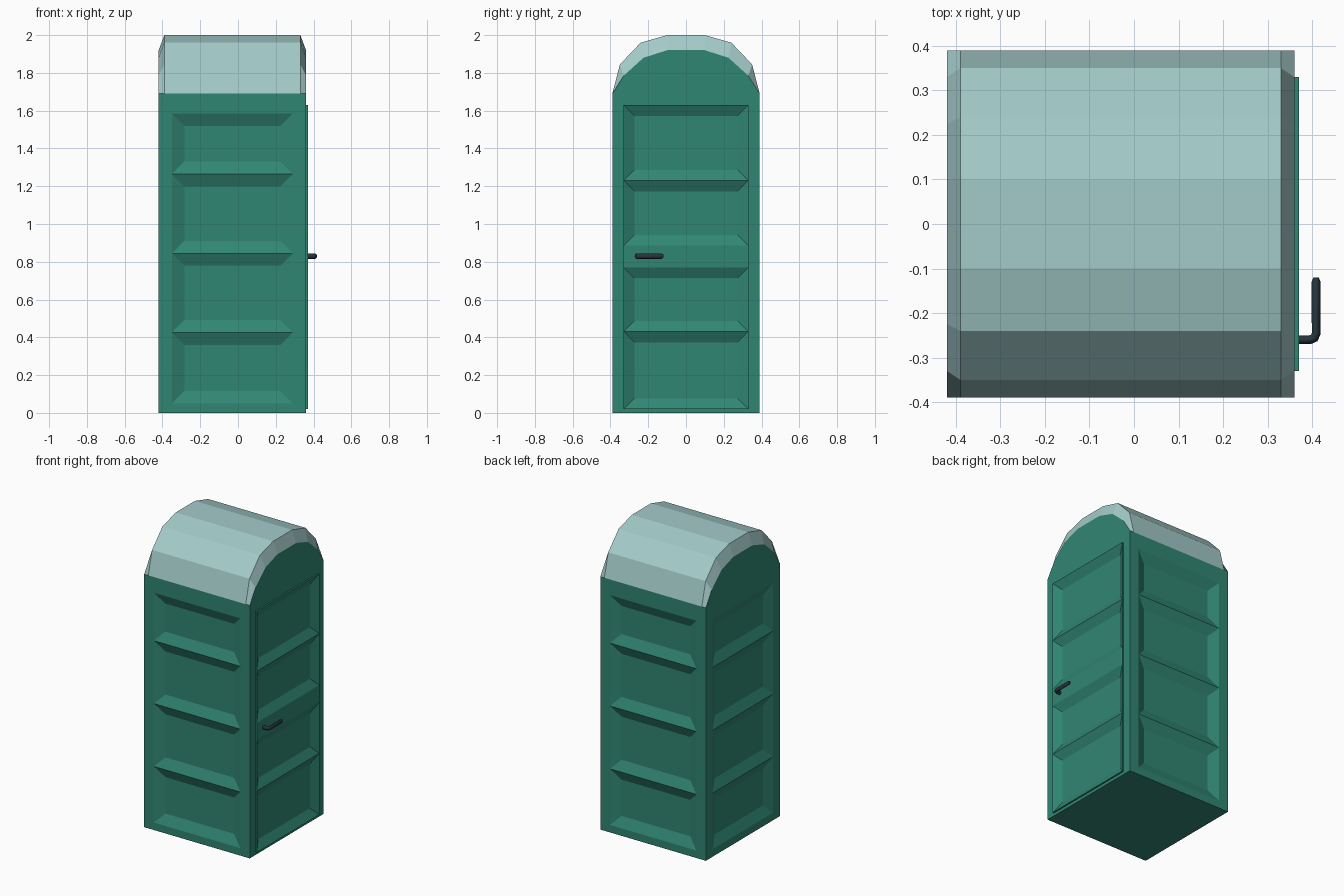
import bpy, bmesh
from mathutils import Vector

if "Cube" in bpy.data.objects:
    bpy.data.objects.remove(bpy.data.objects["Cube"])


def material(name, col):
    m = bpy.data.materials.new(name)
    m.diffuse_color = (*col, 1)
    m.use_nodes = True
    m.node_tree.nodes["Principled BSDF"].inputs["Base Color"].default_value = m.diffuse_color
    return m


GREEN = material("green plastic", (0.030, 0.240, 0.170))
PALE = material("pale roof", (0.37, 0.60, 0.59))
DARK = material("dark handle", (0.020, 0.035, 0.046))

X0, X1, Y, H = -0.42, 0.36, 0.39, 1.69
DEPTH = 0.03


def face(bm, pts, n):
    # add a face turned towards n
    f = bm.faces.new([bm.verts.new(p) for p in pts])
    f.normal_update()
    if f.normal.dot(Vector(n)) < 0:
        f.normal_flip()


def finish(bm, name, mat):
    bmesh.ops.remove_doubles(bm, verts=bm.verts, dist=0.0005)
    me = bpy.data.meshes.new(name)
    bm.to_mesh(me)
    bm.free()
    me.materials.append(mat)
    ob = bpy.data.objects.new(name, me)
    bpy.context.collection.objects.link(ob)
    return ob


def panel(bm, P, n, ua, ub, top, ra, rb, cuts, slope, base=0.0):
    # flat wall with a column of recesses having sloped borders
    def rect(a, b, c, d):
        if b - a > 1e-4 and d - c > 1e-4:
            face(bm, [P(a, c, 0), P(b, c, 0), P(b, d, 0), P(a, d, 0)], n)
    rect(ua, ra, base, top)
    rect(rb, ub, base, top)
    z = base
    for lo, hi in cuts:
        rect(ra, rb, z, lo)
        outer = [(ra, lo), (rb, lo), (rb, hi), (ra, hi)]
        inner = [(ra + slope, lo + slope), (rb - slope, lo + slope),
                 (rb - slope, hi - slope), (ra + slope, hi - slope)]
        face(bm, [P(u, v, DEPTH) for u, v in inner], n)
        for i in range(4):
            j = (i + 1) % 4
            face(bm, [P(*outer[i], 0), P(*outer[j], 0),
                      P(*inner[j], DEPTH), P(*inner[i], DEPTH)], n)
        z = hi
    rect(ra, rb, z, top)


# roof profiles (half, mirrored): full arch and smaller end arch
def arch(half):
    return [(-y, z) for y, z in half] + [(y, z) for y, z in reversed(half)]


BIG = arch([(0.39, H), (0.35, 1.845), (0.24, 1.96), (0.10, 2.0)])
SMALL = arch([(0.39, H), (0.33, 1.785), (0.225, 1.88), (0.10, 1.92)])

# cabin body: two side walls, back wall, door surround, gables, floor
levels = [0.05, 0.425, 0.845, 1.265, 1.585]
cuts = list(zip(levels, levels[1:]))
bm = bmesh.new()
for s in (-1, 1):
    panel(bm, lambda u, v, w, s=s: (u, s * (Y - w), v), (0, s, 0),
          X0, X1, H, -0.35, 0.29, cuts, 0.066)
panel(bm, lambda u, v, w: (X0 + w, u, v), (-1, 0, 0),
      -Y, Y, H, -0.32, 0.32, cuts, 0.066)
DW, DB, DT = 0.33, 0.02, 1.63
for a, b, c, d in ((-Y, -DW, 0, H), (DW, Y, 0, H),
                   (-DW, DW, 0, DB), (-DW, DW, DT, H)):
    face(bm, [(X1, a, c), (X1, b, c), (X1, b, d), (X1, a, d)], (1, 0, 0))
for x, n in ((X0, -1), (X1, 1)):
    face(bm, [(x, y, z) for y, z in SMALL], (n, 0, 0))
face(bm, [(X0, -Y, 0), (X1, -Y, 0), (X1, Y, 0), (X0, Y, 0)], (0, 0, -1))
finish(bm, "cabin_body", GREEN)

# door, standing slightly proud of its wall
bm = bmesh.new()
XD = X1 + 0.01
panel(bm, lambda u, v, w: (XD - w, u, v), (1, 0, 0), -DW, DW, DT, -DW, DW,
      [(DB, 0.43), (0.43, 0.77), (0.885, 1.23), (1.23, DT)], 0.057, DB)
for s in (-1, 1):
    face(bm, [(X1, s * DW, DB), (XD, s * DW, DB),
              (XD, s * DW, DT), (X1, s * DW, DT)], (0, s, 0))
for z, n in ((DB, -1), (DT, 1)):
    face(bm, [(X1, -DW, z), (XD, -DW, z), (XD, DW, z), (X1, DW, z)], (0, 0, n))
finish(bm, "door", GREEN)

# roof: faceted arch with chamfered ends
bm = bmesh.new()
rings = [(X0, SMALL), (X0 + 0.03, BIG), (X1 - 0.03, BIG), (X1, SMALL)]
for (xa, pa), (xb, pb) in zip(rings, rings[1:]):
    for i in range(len(pa) - 1):
        pts = [(xa, *pa[i]), (xb, *pb[i]), (xb, *pb[i + 1]), (xa, *pa[i + 1])]
        pts = [p for k, p in enumerate(pts) if p not in pts[:k]]
        mid = (pa[i][0] + pa[i + 1][0]) / 2
        side = -1 if xb < 0 else (1 if xa > 0 else 0)
        face(bm, pts, (side * 0.6, mid * 2, 0.5))
finish(bm, "roof", PALE)

# handle: bent bar with oval section
cu = bpy.data.curves.new("handle", "CURVE")
cu.dimensions = "3D"
cu.bevel_depth = 0.010
cu.bevel_resolution = 2
cu.use_fill_caps = True
path = [(0.36, -0.26), (0.395, -0.26), (0.405, -0.256), (0.409, -0.246),
        (0.409, -0.13), (0.409, -0.12)]
sp = cu.splines.new("POLY")
sp.points.add(len(path) - 1)
for p, (x, y) in zip(sp.points, path):
    p.co = (x, y, 0, 1)
sp.points[-1].radius = 0.6
cu.materials.append(DARK)
handle = bpy.data.objects.new("handle", cu)
handle.location.z = 0.83
handle.scale.z = 1.4
bpy.context.collection.objects.link(handle)
